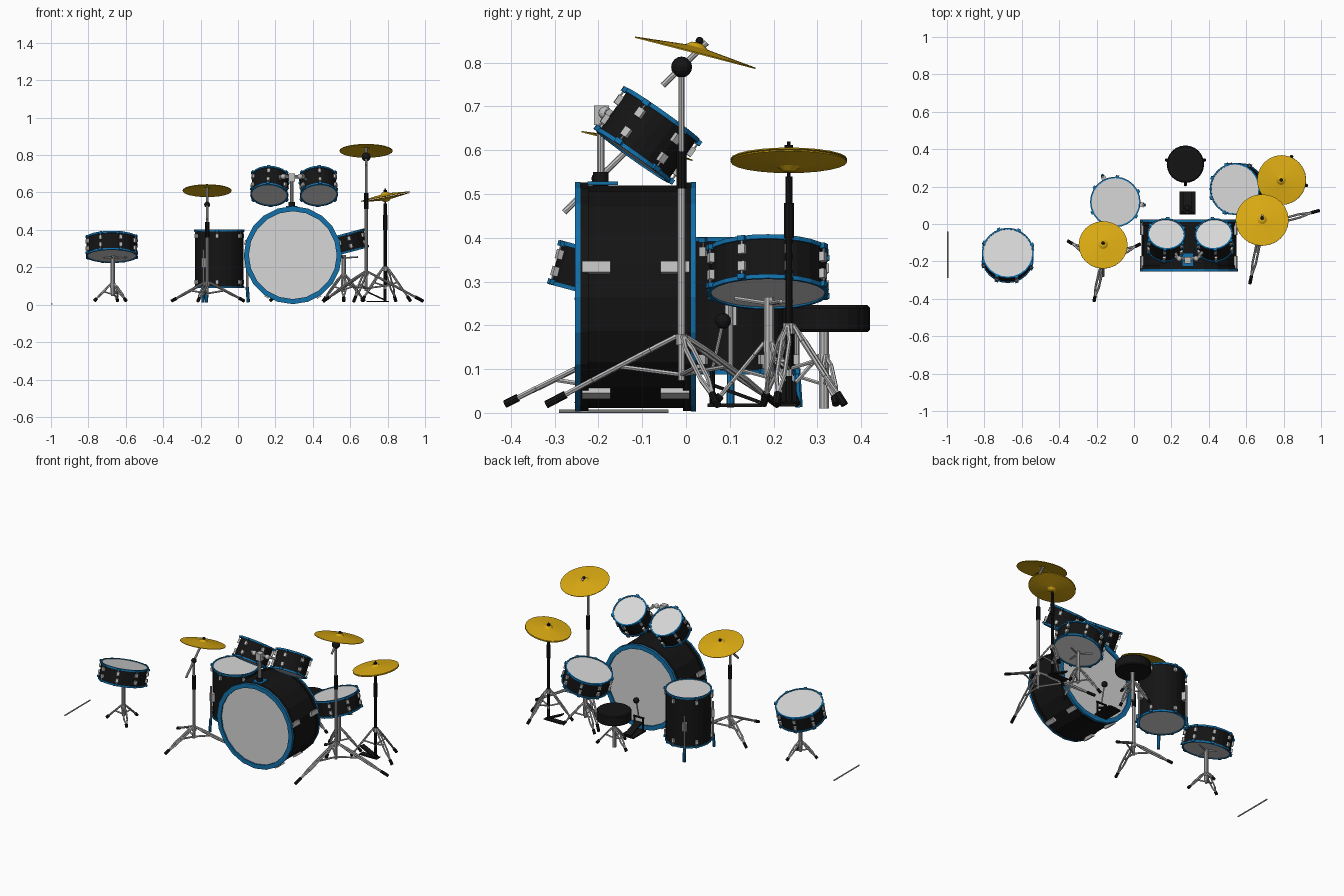
import bpy, bmesh, math
from mathutils import Matrix, Vector

if "Cube" in bpy.data.objects:
    bpy.data.objects.remove(bpy.data.objects["Cube"])

COL = {"black": (0.007, 0.007, 0.007), "head_white": (0.68, 0.68, 0.68), "blue": (0.006, 0.16, 0.40),
       "gold": (0.70, 0.40, 0.006), "metal": (0.52, 0.52, 0.52)}
MATS = []
for n, c in COL.items():
    m = bpy.data.materials.new(n)
    m.diffuse_color = (*c, 1)
    m.use_nodes = True
    m.node_tree.nodes["Principled BSDF"].inputs["Base Color"].default_value = m.diffuse_color
    MATS.append(m)
BLACK, WHITE, BLUE, GOLD, METAL = range(5)
PARTS = {}
T = lambda x, y, z: Matrix.Translation((x, y, z))
R = lambda deg, axis: Matrix.Rotation(math.radians(deg), 4, axis)


def lathe(part, mat, prof, M, n=24, closed=False):
    """Revolve (radius, height) points about local z."""
    bm = PARTS.setdefault(part, bmesh.new())
    rings = []
    for r, z in prof:
        k = 1 if r == 0 else n
        rings.append([bm.verts.new(M @ Vector((r * math.cos(2 * math.pi * i / n),
                      r * math.sin(2 * math.pi * i / n), z))) for i in range(k)])
    pairs = list(zip(rings, rings[1:])) + ([(rings[-1], rings[0])] if closed else [])
    for a, b in pairs:
        for i in range(n):
            q = [a[i % len(a)], a[(i + 1) % n % len(a)], b[(i + 1) % n % len(b)], b[i % len(b)]]
            f = bm.faces.new(list(dict.fromkeys(q)))
            f.material_index = mat


def box(part, mat, size, M):
    bm = PARTS.setdefault(part, bmesh.new())
    vs = bmesh.ops.create_cube(bm, size=1, matrix=M @ Matrix.Diagonal((*size, 1)))["verts"]
    for f in {f for v in vs for f in v.link_faces}:
        f.material_index = mat


def rod(part, mat, a, b, r, n=8):
    a, b = Vector(a), Vector(b)
    d = b - a
    M = Matrix.Translation(a) @ d.to_track_quat('Z', 'Y').to_matrix().to_4x4()
    lathe(part, mat, [(0, 0), (r, 0), (r, d.length), (0, d.length)], M, n)


def ball(part, mat, p, r):
    prof = [(r * math.sin(math.pi * i / 8) if 0 < i < 8 else 0, -r * math.cos(math.pi * i / 8)) for i in range(9)]
    lathe(part, mat, prof, T(*p), 12)


def drum(part, M, r, h, lugs=6, phase=0):
    """Shell, two hoops, two heads, tension lugs and rim claws."""
    t = h / 2
    lathe(part, BLACK, [(r, -t + .002), (r, t - .002)], M)
    for s in (1, -1):
        H = M if s > 0 else M @ R(180, 'X')
        lathe(part, WHITE, [(0, t - .002), (r, t - .002)], H)
        lathe(part, BLUE, [(r - .003, t - .008), (r + .005, t - .008), (r + .005, t + .002), (r - .003, t + .002)],
              H, closed=True)
    for i in range(lugs):
        A = M @ R(phase + 360 * i / lugs, 'Z')
        for s in (1, -1):
            box(part, METAL, (.012, .017, .022), A @ T(r + .005, 0, s * (t - min(.032, t * .6))))
            box(part, BLUE, (.012, .018, .012), A @ T(r + .007, 0, s * (t - .005)))
            rod(part, METAL, A @ Vector((r + .007, 0, s * (t - .04))), A @ Vector((r + .007, 0, s * t)), .0025, 6)


def tripod(part, x, y, hub, length, angles, w=.005):
    """Twin-rail legs with black feet and braces to the centre pole."""
    lathe(part, METAL, [(0, hub - .02), (.014, hub - .02), (.014, hub + .005), (0, hub + .005)], T(x, y, 0), 10)
    for ang in angles:
        a = math.radians(ang)
        u, s = Vector((math.cos(a), math.sin(a), 0)), Vector((-math.sin(a), math.cos(a), 0))
        c = Vector((x, y, 0))
        top, foot = c + u * .012 + Vector((0, 0, hub)), c + u * length + Vector((0, 0, .022))
        P = lambda t: top.lerp(foot, t)
        for k in (1, -1):
            o = s * (.009 * k)
            rod(part, METAL, P(0), P(.2) + o, w, 6)
            rod(part, METAL, P(.2) + o, P(.65) + o, w, 6)
            rod(part, METAL, P(.65) + o, P(.88), w, 6)
        rod(part, BLACK, P(.87), P(1.02), .009, 8)
        rod(part, METAL, P(.45), c + Vector((0, 0, hub * .5)), w * .9, 6)
    rod(part, METAL, (x, y, hub * .42), (x, y, hub), .008)


def cymbal(part, M, r):
    lathe(part, GOLD, [(0, .017), (.014, .015), (.026, .006), (r, -.006), (r, -.009), (.026, .002), (0, .012)], M, 24)


# Bass drum: axis along y, black shell with blue hoops
B = T(.293, -.115, .265) @ R(90, 'X')
lathe("bass_drum", BLACK, [(.254, -.13), (.254, .13)], B, 20)
for s in (0, 180):
    H = B @ R(s, 'X')
    lathe("bass_drum", WHITE, [(0, .129), (.245, .129)], H, 20)
    lathe("bass_drum", BLACK, [(.25, .108), (.261, .108), (.261, .126), (.25, .126)], H, 20, True)
    lathe("bass_drum", BLUE, [(.235, .126), (.262, .126), (.262, .138), (.235, .138)], H, 20, True)
for ang in (15, 165, -58, -122):
    for z in (.09, -.09):
        box("bass_drum", METAL, (.018, .026, .066), B @ R(ang, 'Z') @ T(.258, 0, z))

# Rack toms and their shared mount
for sx, name in ((-1, "left_rack_tom"), (1, "right_rack_tom")):
    M = T(.3 + sx * .13, -.087, .634) @ R(sx * 5, 'Z') @ R(-35.5, 'X')
    drum(name, M, .097, .118, 6, 30)
    rod("tom_mount", METAL, (.287, -.19, .685), (.287 + sx * .07, -.175, .685), .009)
    ball("tom_mount", METAL, (.287 + sx * .045, -.185, .685), .015)
    rod("tom_mount", METAL, (.287 + sx * .055, -.18, .685), (.3 + sx * .09, -.12, .65), .008)
box("tom_mount", BLUE, (.06, .07, .008), T(.287, -.19, .525))
rod("tom_mount", BLACK, (.287, -.195, .52), (.287, -.195, .55), .018, 12)
rod("tom_mount", METAL, (.287, -.195, .52), (.287, -.195, .69), .009, 10)
box("tom_mount", METAL, (.035, .035, .045), T(.287, -.193, .68))

# Floor tom on three legs
F = T(-.1, .118, .245)
drum("floor_tom", F, .13, .31, 6, 25)
for ang in (116, -6, -124):
    A = F @ R(ang, 'Z')
    box("floor_tom", METAL, (.024, .026, .05), A @ T(.14, 0, -.02))
    rod("floor_tom", METAL, A @ Vector((.15, 0, .05)), A @ Vector((.15, 0, -.16)), .006)
    rod("floor_tom", BLUE, A @ Vector((.15, 0, -.15)), A @ Vector((.156, 0, -.232)), .009)

# Two snare drums on stands
drum("snare_drum", T(.552, .187, .322) @ R(-15, 'Y'), .134, .1, 8, 20)
drum("spare_snare", T(-.675, -.168, .309) @ R(-15, 'X'), .134, .1, 8, 20)
for name, x, y, hub, ln, angs in (("snare_stand", .565, .19, .16, .125, (30, 150, 270)),
                                  ("spare_snare_stand", -.67, -.175, .11, .1, (-45, 75, 195))):
    tripod(name, x, y, hub, ln, angs)
    rod(name, METAL, (x, y, hub * .5), (x, y, .265), .012, 10)
    for a in (20, 140, 260):
        u = R(a, 'Z') @ Vector((.08, 0, 0))
        rod(name, METAL, (x, y, .25), (x + u.x, y + u.y, .262 if u.y < .05 and u.x < .05 else .255), .005, 6)

# Boom stands with crash cymbals
for name, x, y, hub, ln, angs, zb, sl, cy, cz, r, lo, hi in (
        ("left_crash", -.165, -.2, .12, .215, (-103, 150, 25), .535, .40, -.11, .617, .131, .11, .14),
        ("right_crash", .685, -.01, .175, .31, (-102, 15, 136), .79, .555, .023, .83, .142, .06, .08)):
    tripod(name + "_stand", x, y, hub, ln, angs, .006)
    rod(name + "_stand", METAL, (x, y, hub - .02), (x, y, sl), .0095, 10)
    rod(name + "_stand", METAL, (x, y, sl), (x, y, zb), .007, 10)
    rod(name + "_stand", BLACK, (x, y, sl - .042), (x, y, sl + .042), .012, 10)
    ball(name + "_stand", BLACK, (x, y, zb), .024 if zb > .6 else .016)
    d = Vector((0, 1, .98)).normalized()
    c = Vector((x, y, zb))
    rod(name + "_stand", METAL, c - d * lo, c + d * hi, .007)
    ball(name + "_stand", BLACK, (x, cy + .008, cz + .02), .009)
    cymbal(name + "_cymbal", T(x, cy, cz) @ R(-14.5, 'X'), r)

# Hi-hat: cymbal pair, black pole, tripod and pedal
hx, hy = .787, .235
H = T(hx + .003, hy, .575) @ R(-11, 'Y')
cymbal("hi_hat_cymbals", H @ T(0, 0, .012), .133)
cymbal("hi_hat_cymbals", H @ T(0, 0, -.008) @ R(180, 'X'), .133)
tripod("hi_hat_stand", hx, hy, .2, .137, (66, -12, 205))
rod("hi_hat_stand", BLACK, (hx, hy, .1), (hx, hy, .54), .0085, 10)
rod("hi_hat_stand", BLACK, (hx, hy, .40), (hx, hy, .48), .012, 10)
rod("hi_hat_stand", BLACK, (hx, hy, .54), (hx, hy, .62), .004)
rod("hi_hat_stand", BLACK, (hx, hy, .588), (hx, hy, .612), .01)
rod("hi_hat_stand", BLACK, (hx, hy, .02), (hx, hy, .11), .008)
box("hi_hat_pedal", BLACK, (.11, .034, .008), T(hx - .045, hy, .045) @ R(25, 'Y'))
box("hi_hat_pedal", BLACK, (.12, .038, .006), T(hx - .04, hy, .018))

# Kick pedal with beater
box("kick_pedal", BLACK, (.085, .125, .008), T(.285, .112, .017))
box("kick_pedal", BLACK, (.045, .12, .008), T(.285, .112, .045) @ R(-20, 'X'))
for sx in (-1, 1):
    rod("kick_pedal", BLACK, (.285 + sx * .03, .06, .017), (.285 + sx * .03, .06, .1), .006)
rod("kick_pedal", BLACK, (.25, .06, .097), (.32, .06, .097), .006)
rod("kick_pedal", METAL, (.285, .06, .097), (.285, .085, .21), .004)
ball("kick_pedal", BLACK, (.285, .085, .21), .018)

# Throne
lathe("throne_seat", BLACK, [(0, .185), (.096, .185), (.1, .19), (.1, .24), (.094, .246), (0, .246)], T(.275, .32, 0))
tripod("throne_stand", .275, .315, .13, .105, (15, 165, 270))
rod("throne_stand", METAL, (.275, .315, .01), (.275, .315, .187), .012, 10)

# Loose drumstick on the floor
rod("drumstick", METAL, (-.996, -.29, .004), (-.996, -.04, .004), .004)

for name, bm in PARTS.items():
    bmesh.ops.recalc_face_normals(bm, faces=bm.faces)
    me = bpy.data.meshes.new(name)
    bm.to_mesh(me)
    bm.free()
    for m in MATS:
        me.materials.append(m)
    bpy.context.collection.objects.link(bpy.data.objects.new(name, me))
